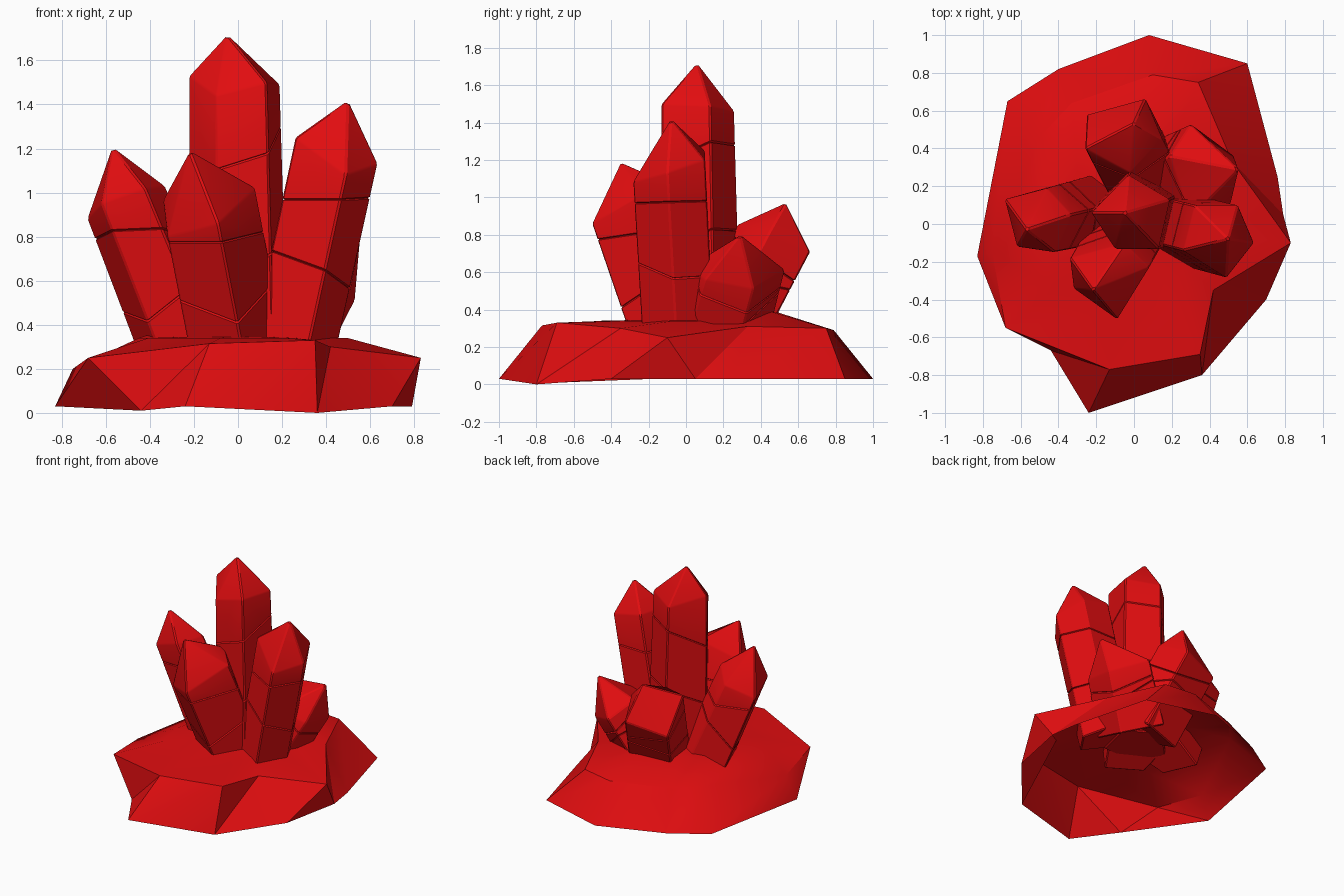
import bpy, bmesh, math, random
from mathutils import Vector

random.seed(4)
if "Cube" in bpy.data.objects:
    bpy.data.objects.remove(bpy.data.objects["Cube"], do_unlink=True)

red = bpy.data.materials.new("crystal_red")
red.use_nodes = True
red.diffuse_color = (0.75, 0.004, 0.005, 1)
red.node_tree.nodes["Principled BSDF"].inputs["Base Color"].default_value = red.diffuse_color


def finish(bm, name, angle):
    bmesh.ops.recalc_face_normals(bm, faces=bm.faces)
    mesh = bpy.data.meshes.new(name)
    bm.to_mesh(mesh)
    bm.free()
    mesh.materials.append(red)
    obj = bpy.data.objects.new(name, mesh)
    bpy.context.collection.objects.link(obj)
    bpy.ops.object.select_all(action='DESELECT')
    obj.select_set(True)
    bpy.context.view_layer.objects.active = obj
    bpy.ops.object.shade_smooth_by_angle(angle=math.radians(angle))


def bridge(bm, lower, upper):
    """Join two rings with triangles."""
    n = len(lower)
    for i in range(n):
        j = (i + 1) % n
        bm.faces.new((lower[i], lower[j], upper[j]))
        bm.faces.new((lower[i], upper[j], upper[i]))


def fan(bm, ring, tip):
    for i in range(len(ring)):
        bm.faces.new((ring[i], ring[(i + 1) % len(ring)], tip))


def crack(bm, point, normal, width=0.005, depth=0.01):
    """Cut a narrow groove around the shaft."""
    for offset in (-width, width, 0):
        cut = bmesh.ops.bisect_plane(
            bm, geom=bm.verts[:] + bm.edges[:] + bm.faces[:],
            plane_co=point + normal * offset, plane_no=normal)
    for v in [g for g in cut["geom_cut"] if isinstance(g, bmesh.types.BMVert)]:
        v.co += (point - v.co).normalized() * depth


def crystal(name, base, taper, apex, shoulders):
    """Five-sided leaning shaft with an uneven pointed tip."""
    bm = bmesh.new()
    base = Vector(base)
    shoulders = [Vector(s) for s in shoulders]
    centre = sum(shoulders, Vector()) / len(shoulders)
    axis = (centre - base).normalized()
    foot = base - axis * 0.12
    upper = [bm.verts.new(s) for s in shoulders]
    lower = []
    for s in shoulders:
        off = s - centre
        lower.append(bm.verts.new(foot + (off - axis * off.dot(axis)) * taper))
    bridge(bm, lower, upper)
    fan(bm, upper, bm.verts.new(apex))
    bm.faces.new(lower)
    bmesh.ops.recalc_face_normals(bm, faces=bm.faces)
    corners = [e for e in bm.edges if e.calc_face_angle(0) > 0.3]
    bmesh.ops.bevel(bm, geom=corners, offset=0.008, segments=1,
                    affect='EDGES', clamp_overlap=True)
    for t in (0.35, 0.75):
        tilt = Vector([random.uniform(-0.4, 0.4) for _ in range(3)])
        crack(bm, base.lerp(centre, t), (axis + tilt).normalized())
    finish(bm, name, 25)


# Crystals: base, taper, apex, shoulder corners
crystal("centre_crystal", (0.01, 0.05, 0.35), 1.1, (-0.05, 0.06, 1.72),
        [(-0.225, 0.06, 1.53), (-0.1, -0.13, 1.44), (0.13, -0.13, 1.5),
         (0.19, 0.13, 1.49), (-0.03, 0.26, 1.46)])
crystal("left_crystal", (0.27, -0.02, 0.35), 0.98, (0.5, -0.08, 1.42),
        [(0.635, -0.1, 1.13), (0.55, 0.1, 1.2), (0.32, 0.1, 1.25),
         (0.26, -0.14, 1.25), (0.49, -0.285, 1.08)])
crystal("right_crystal", (-0.25, 0.08, 0.34), 1.08, (-0.57, -0.03, 1.21),
        [(-0.685, 0.13, 0.88), (-0.62, -0.12, 0.95), (-0.42, -0.15, 1.02),
         (-0.33, 0.05, 1.03), (-0.46, 0.19, 0.95)])
crystal("front_crystal", (-0.03, -0.07, 0.36), 1.0, (-0.22, -0.35, 1.19),
        [(-0.32, -0.34, 0.8), (-0.09, -0.505, 0.86), (0.08, -0.23, 1.02),
         (-0.05, -0.1, 1.08), (-0.34, -0.18, 0.97)])
crystal("back_left_crystal", (0.22, 0.2, 0.34), 1.05, (0.555, 0.29, 0.8),
        [(0.3, 0.53, 0.61), (0.53, 0.36, 0.51), (0.51, 0.1, 0.56),
         (0.3, 0.03, 0.64), (0.19, 0.36, 0.73)])
crystal("back_crystal", (0.05, 0.25, 0.36), 1.0, (0.0, 0.535, 0.97),
        [(0.06, 0.665, 0.71), (-0.25, 0.58, 0.64), (-0.26, 0.4, 0.9),
         (-0.02, 0.27, 0.85), (0.15, 0.45, 0.82)])

# Rock base: open-bottomed shell, foot and rim corners
foot = [(0.36, -0.8, 0), (0.7, -0.4, 0.03), (0.79, 0.05, 0.03), (0.76, 0.25, 0.03),
        (0.6, 0.85, 0.03), (0.08, 1, 0.03), (-0.4, 0.82, 0.03), (-0.67, 0.65, 0.03),
        (-0.83, -0.17, 0.03), (-0.44, -0.67, 0.01), (-0.24, -1, 0.03)]
rim = [(0.35, -0.69, 0.33), (0.42, -0.35, 0.3), (0.83, -0.1, 0.25), (0.52, 0.33, 0.31),
       (0.34, 0.75, 0.3), (0.1, 0.79, 0.29), (-0.33, 0.64, 0.29), (-0.5, 0.46, 0.29),
       (-0.75, -0.15, 0.2), (-0.68, -0.55, 0.25), (-0.13, -0.77, 0.315)]
bm = bmesh.new()
rings = [foot, rim,
         [(x * 0.6, y * 0.6, 0.39 if y > 0.4 else 0.34) for x, y, z in rim]]
rings = [[bm.verts.new(p) for p in ring] for ring in rings]
bridge(bm, rings[0], rings[1])
bridge(bm, rings[1], rings[2])
fan(bm, rings[2], bm.verts.new((0, 0, 0.35)))
finish(bm, "rock_base", 32)
